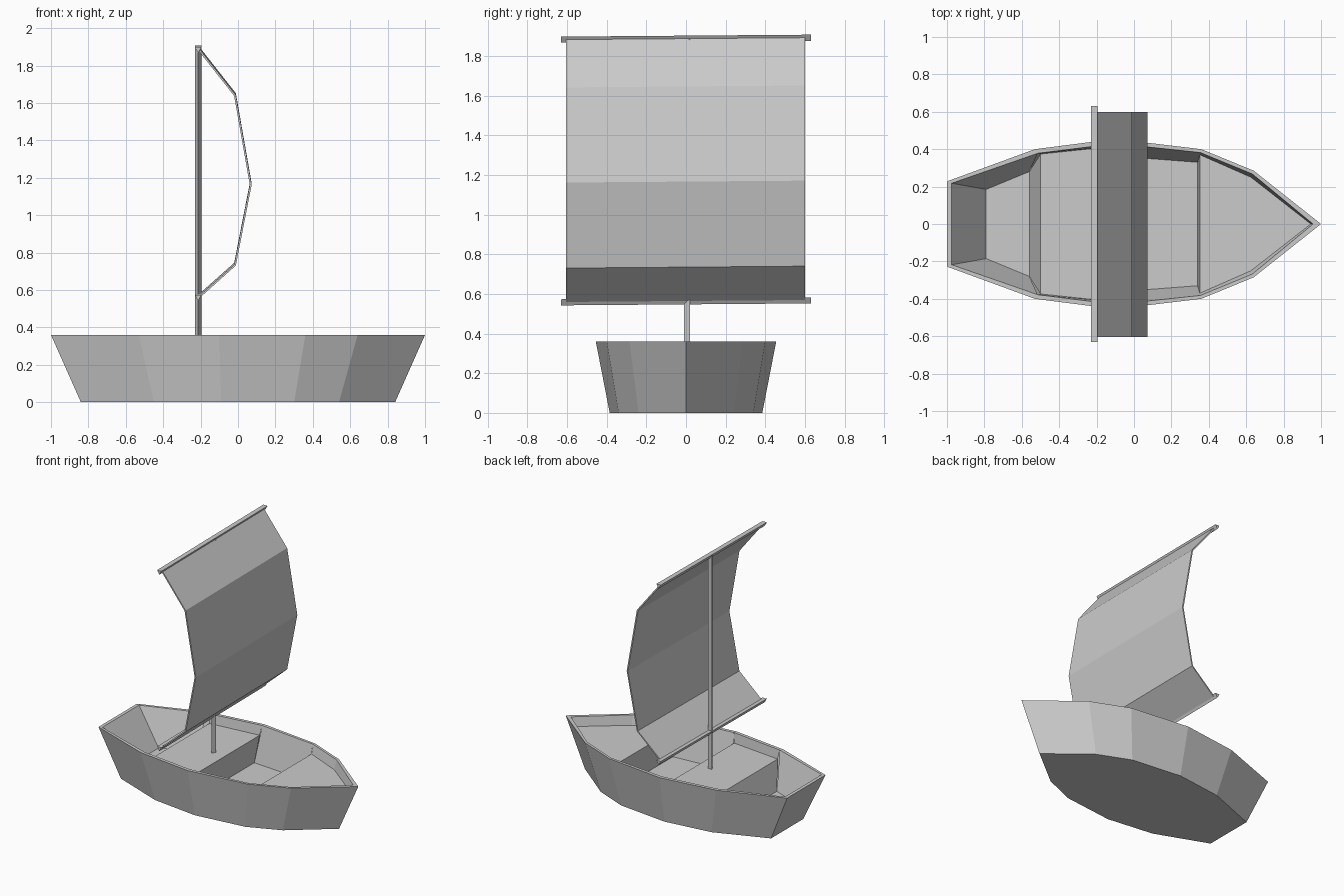
import bpy, bmesh, math
from mathutils import Matrix

cube = bpy.data.objects.get("Cube")
if cube:
    bpy.data.objects.remove(cube, do_unlink=True)

GREY = (0.6, 0.6, 0.6, 1)
grey = bpy.data.materials.new("plain grey")
grey.use_nodes = True
grey.diffuse_color = GREY
grey.node_tree.nodes["Principled BSDF"].inputs["Base Color"].default_value = GREY


def finish(name, bm):
    mesh = bpy.data.meshes.new(name)
    bm.to_mesh(mesh)
    bm.free()
    mesh.materials.append(grey)
    obj = bpy.data.objects.new(name, mesh)
    bpy.context.collection.objects.link(obj)
    return obj


# Half outlines (x, half width) from stern to bow
TOP, DECK, FLOOR = 0.36, 0.29, 0.10
outer = [(-1, .228), (-.53, .4), (-.1, .455), (.36, .4), (.64, .285), (1, 0)]
keel = [(-.84, .19), (-.45, .34), (-.09, .385), (.3, .34), (.54, .24), (.84, 0)]
rim = [(-.975, .218), (-.515, .378), (-.1, .43), (.355, .382), (.632, .268), (.957, 0)]
deck = [None, (-.5, .374), (-.11, .415), (.352, .37), (.625, .25), (.945, 0)]
floor = [(-.79, .185), (-.56, .28), (-.12, .365), (.34, .33)]


# Hull: lofted shell with benches and open wells
def build_hull():
    bm = bmesh.new()

    def row(points, z):
        """Right and left vertices for each station."""
        return [p and [bm.verts.new((p[0], s * p[1], z)) for s in (-1, 1)] for p in points]

    o, k = row(outer, TOP), row(keel, 0)
    r, d, f = row(rim, TOP), row(deck, DECK), row(floor, FLOOR)

    def across(a, b):
        bm.faces.new((a[0], b[0], b[1], a[1]))

    for i in range(5):
        for s in (0, 1):
            bm.faces.new((o[i][s], k[i][s], k[i + 1][s], o[i + 1][s]))
            bm.faces.new((r[i][s], o[i][s], o[i + 1][s], r[i + 1][s]))
            if i in (0, 2):       # well walls
                low = [f[i], f[i + 1]]
            else:                 # walls above the benches
                low = [d[i], d[i + 1]]
            bm.faces.new((r[i][s], r[i + 1][s], low[1][s], low[0][s]))
        across(k[i], k[i + 1])
        across(*low)
    across(o[0], k[0])
    across(o[0], r[0])
    across(r[0], f[0])
    for i in (1, 2, 3):           # upright bench ends
        across(f[i], d[i])
    bmesh.ops.remove_doubles(bm, verts=bm.verts, dist=0.0005)
    bmesh.ops.recalc_face_normals(bm, faces=bm.faces)
    return finish("hull", bm)


# Three-sided pole along z, moved into place by a matrix
def pole(name, length, matrix):
    bm = bmesh.new()
    bmesh.ops.create_cone(bm, cap_ends=True, segments=3, radius1=0.0205,
                          radius2=0.0205, depth=length)
    bmesh.ops.transform(bm, matrix=matrix, verts=bm.verts)
    return finish(name, bm)


# Sail: bent sheet with a little thickness
def build_sail():
    profile = [(-.205, 1.885), (-.016, 1.645), (.068, 1.167), (-.016, .738), (-.208, .567)]
    bm = bmesh.new()
    rows = [[bm.verts.new((x, y, z + .008 * y)) for y in (-.605, .6)] for x, z in profile]
    for a, b in zip(rows, rows[1:]):
        bm.faces.new((a[0], b[0], b[1], a[1]))
    sail = finish("sail", bm)
    solid = sail.modifiers.new("thickness", 'SOLIDIFY')
    solid.thickness = 0.01
    solid.offset = 0


build_hull()
MAST_X = -.213
pole("mast", 1.61, Matrix.Translation((MAST_X, .01, 1.085)) @ Matrix.Rotation(math.pi, 4, 'Z'))
lay_flat = Matrix.Rotation(math.radians(90.45), 4, 'X')
for name, z in (("upper_yard", 1.893), ("lower_yard", .568)):
    pole(name, 1.26, Matrix.Translation((MAST_X, 0, z)) @ lay_flat @ Matrix.Rotation(math.pi, 4, 'Z'))
build_sail()
